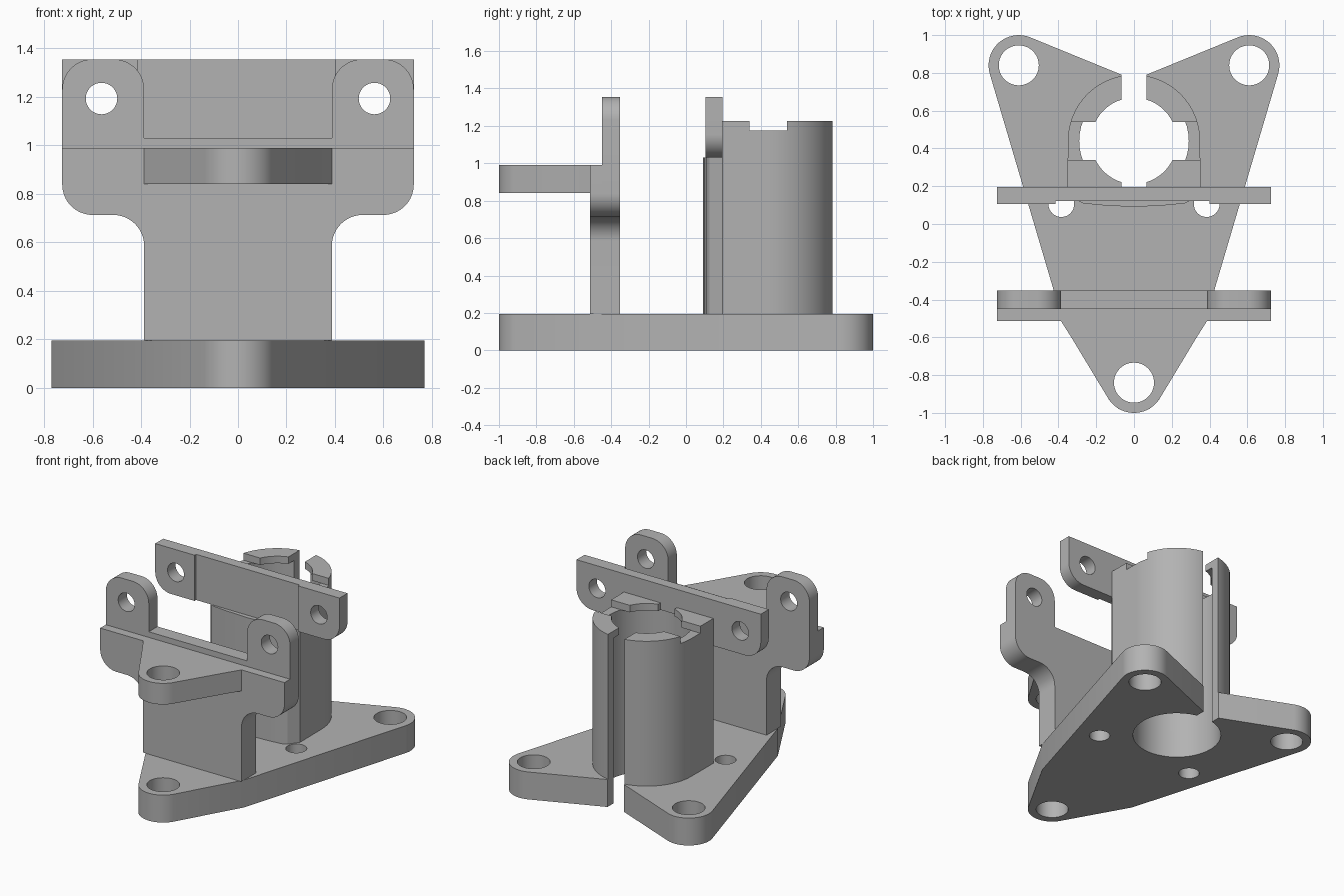
import bpy, bmesh, math
from math import radians, cos, sin, atan2, acos, degrees

if "Cube" in bpy.data.objects:
    bpy.data.objects.remove(bpy.data.objects["Cube"], do_unlink=True)

grey = bpy.data.materials.new("plain grey")
grey.use_nodes = True
grey.diffuse_color = (0.45, 0.45, 0.45, 1)
grey.node_tree.nodes["Principled BSDF"].inputs["Base Color"].default_value = (0.45, 0.45, 0.45, 1)


def arc(cx, cy, r, a0, a1, n=16):
    angles = [radians(a0 + (a1 - a0) * i / n) for i in range(n + 1)]
    return [(cx + r * cos(a), cy + r * sin(a)) for a in angles]


def tangent(p, c, r, side):
    """Angle on the circle where the line from p touches it."""
    dx, dy = p[0] - c[0], p[1] - c[1]
    return degrees(atan2(dy, dx) + side * acos(r / math.hypot(dx, dy)))


def mirrored(half):
    return half + [(-x, y) for x, y in reversed(half)]


def prism(name, pts, lo, hi, axis="z"):
    """Extrude an outline along z (plan) or y (elevation)."""
    bm = bmesh.new()
    place = (lambda u, v, w: (u, v, w)) if axis == "z" else (lambda u, v, w: (u, w, v))
    rings = [[bm.verts.new(place(u, v, w)) for u, v in pts] for w in (lo, hi)]
    for ring in rings:
        bm.faces.new(ring)
    for i in range(len(pts)):
        j = (i + 1) % len(pts)
        bm.faces.new((rings[0][i], rings[0][j], rings[1][j], rings[1][i]))
    bmesh.ops.remove_doubles(bm, verts=bm.verts, dist=1e-5)
    bmesh.ops.recalc_face_normals(bm, faces=bm.faces)
    mesh = bpy.data.meshes.new(name)
    bm.to_mesh(mesh)
    bm.free()
    mesh.materials.append(grey)
    ob = bpy.data.objects.new(name, mesh)
    bpy.context.collection.objects.link(ob)
    return ob


def box(x0, x1, y0, y1, z0, z1):
    return prism("cutter", [(x0, y0), (x1, y0), (x1, y1), (x0, y1)], z0, z1)


def hole(x, y, r, lo, hi, axis="z"):
    return prism("cutter", arc(x, y, r, 0, 360, 48)[:-1], lo, hi, axis)


def cut(ob, *cutters):
    bpy.context.view_layer.objects.active = ob
    for c in cutters:
        c.hide_render = True
        mod = ob.modifiers.new("cut", "BOOLEAN")
        mod.operation, mod.solver, mod.object = "DIFFERENCE", "EXACT", c
        bpy.ops.object.modifier_apply(modifier=mod.name)
        bpy.data.objects.remove(c, do_unlink=True)


BASE, BORE_Y, BORE_R, LIP = 0.195, 0.44, 0.29, 1.175
tip, ear, R = (0, -0.84), (0.61, 0.84), 0.16
waist, inner = (0.387, -0.48), (0.065, 0.79)


def bore():
    return hole(0, BORE_Y, BORE_R, -0.1, LIP)


def back_slot():
    return box(-0.065, 0.065, BORE_Y, 1.1, -0.1, 1.5)


# Three-eared base plate
half = arc(*tip, R, -90, tangent(waist, tip, R, -1)) + [waist]
half += arc(*ear, R, tangent(waist, ear, R, 1), 360 + tangent(inner, ear, R, -1) if
            tangent(inner, ear, R, -1) < -90 else tangent(inner, ear, R, -1)) + [inner]
base = prism("base_plate", mirrored(half), 0, BASE)
cut(base, bore(), back_slot(), hole(*tip, 0.106, -0.1, 0.3))
for s in (-1, 1):
    cut(base, hole(s * ear[0], ear[1], 0.106, -0.1, 0.3),
        hole(s * 0.385, 0.105, 0.068, -0.1, 0.3))

# Split tube with an inner lip and side notches
tube = prism("split_tube", [(0.352, BASE)] + arc(0, BORE_Y, 0.35, 0, 180, 48) + [(-0.352, BASE)],
             BASE, 1.225)
cut(tube, bore(), hole(0, BORE_Y, 0.228, 1.1, 1.3), back_slot(),
    box(-0.5, 0.5, 0.34, 0.54, LIP, 1.3), box(-0.065, 0.065, 0.15, BORE_Y, LIP, 1.3))

# Wall closing the front of the tube
wall = prism("tube_front_wall",
             mirrored([(0, 0.09), (0.18, 0.1), (0.27, 0.11), (0.30, 0.125), (0.352, BASE)]),
             BASE, 1.03)
cut(wall, bore())

# Rear cross plate with a shallow centre recess
rear = prism("rear_cross_plate",
             mirrored(arc(0.6, 1.155, 0.125, -90, 0) + [(0.725, 1.355)]), 0.105, BASE, "y")
cut(rear, bore(), box(-0.415, 0.40, 0.05, 0.122, 0.9, 1.5))

# Front upright: thin eared back layer and shorter front layer
stem = [(0.387, BASE)] + arc(0.515, 0.585, 0.128, 180, 90) + arc(0.6, 0.838, 0.125, -90, 0)
ears = arc(0.6, 1.23, 0.125, 0, 90) + arc(0.512, 1.23, 0.125, 90, 180) + [(0.387, 1.03)]
upright = prism("front_upright", mirrored(stem + ears), -0.45, -0.352, "y")
prism("front_upright_step", mirrored(stem + [(0.725, 0.99)]), -0.513, -0.45, "y")

# Screw holes in both cross plates
for plate in (rear, upright):
    for s in (-1, 1):
        cut(plate, hole(s * 0.563, 1.193, 0.065, -0.6, 0.4, "y"))

# Pointed tab above the front ear
corner = (0.335, -0.595)
tab = prism("front_tab",
            mirrored(arc(*tip, R, -90, tangent(corner, tip, R, -1)) + [corner, (0.387, -0.513)]),
            0.84, 0.99)
cut(tab, hole(*tip, 0.106, 0.7, 1.1))

# Smooth curved faces, keep edges crisp
for ob in bpy.context.scene.objects:
    ob.select_set(ob.type == "MESH")
bpy.context.view_layer.objects.active = base
bpy.ops.object.shade_smooth_by_angle(angle=radians(25))
